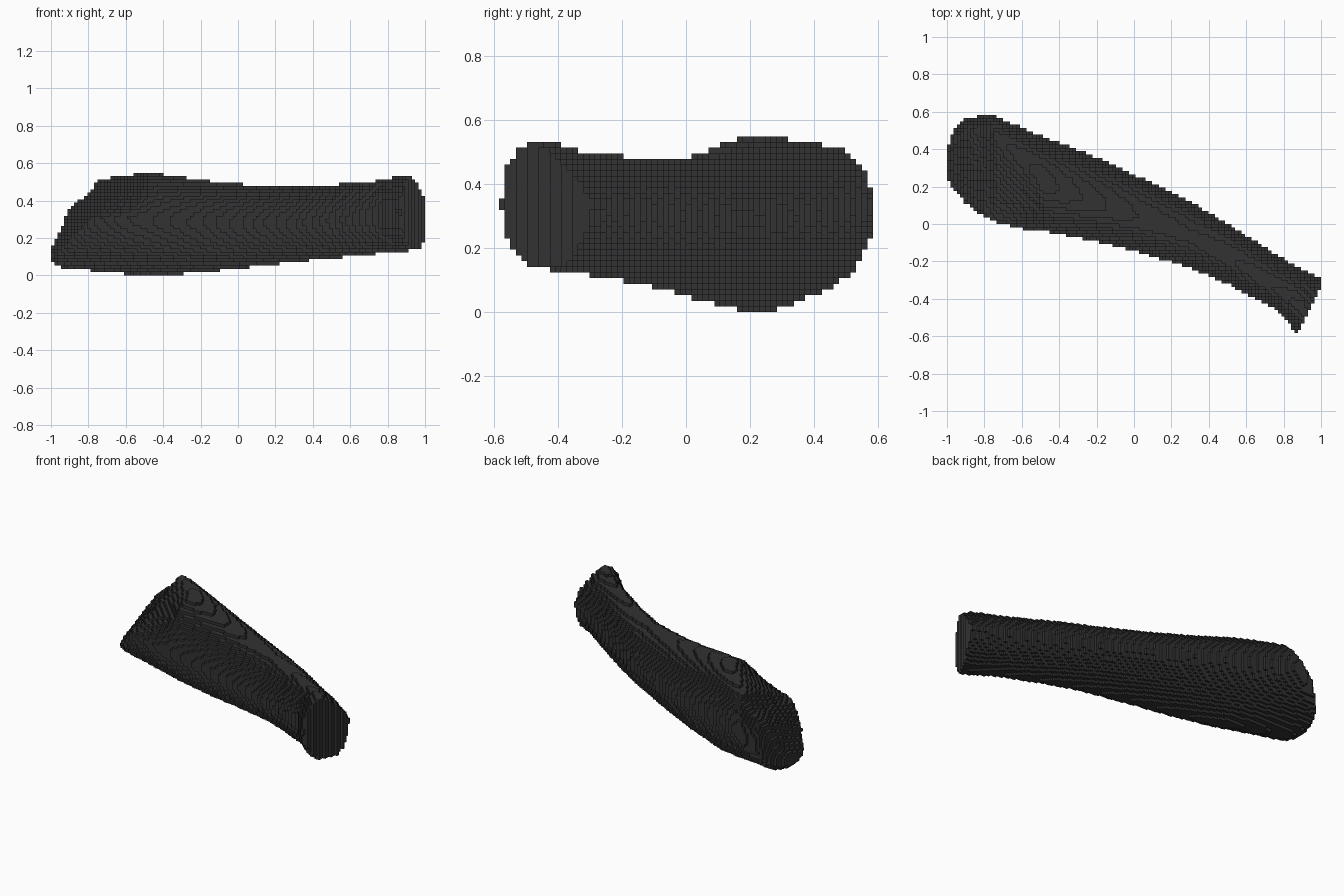
import bpy, bmesh, math

cube = bpy.data.objects.get("Cube")
if cube:
    bpy.data.objects.remove(cube, do_unlink=True)

NX, NY, NZ = 113, 66, 31
CELL = 2 / NX

# Cross-sections along x:
# x, y low, y high, z low, z high, top ridge y, bottom ridge y, widest z
SECTIONS = [
    (-1.00, 0.24, 0.41, 0.07, 0.14, 0.33, 0.32, 0.11),
    (-0.96, 0.18, 0.51, 0.045, 0.21, 0.41, 0.32, 0.13),
    (-0.90, 0.11, 0.56, 0.035, 0.37, 0.48, 0.31, 0.20),
    (-0.80, 0.035, 0.59, 0.027, 0.435, 0.49, 0.30, 0.30),
    (-0.74, 0.01, 0.575, 0.02, 0.515, 0.45, 0.29, 0.32),
    (-0.60, -0.025, 0.515, 0.007, 0.533, 0.34, 0.27, 0.31),
    (-0.48, -0.04, 0.465, -0.003, 0.552, 0.21, 0.24, 0.30),
    (-0.22, -0.09, 0.365, 0.013, 0.513, 0.11, 0.14, 0.29),
    (0.00, -0.145, 0.265, 0.037, 0.488, 0.04, 0.06, 0.28),
    (0.30, -0.235, 0.12, 0.072, 0.472, -0.08, -0.06, 0.28),
    (0.50, -0.32, 0.00, 0.092, 0.483, -0.19, -0.16, 0.29),
    (0.75, -0.455, -0.155, 0.117, 0.506, -0.35, -0.31, 0.32),
    (0.90, -0.61, -0.245, 0.132, 0.537, -0.46, -0.42, 0.35),
    (1.00, -0.67, -0.295, 0.138, 0.51, -0.54, -0.44, 0.34),
]


def blend(x, x0, x1, a, b):
    t = min(1, max(0, (x - x0) / (x1 - x0)))
    return a + (b - a) * t


def section_at(x):
    for a, b in zip(SECTIONS, SECTIONS[1:]):
        if x <= b[0]:
            return [blend(x, a[0], b[0], p, q) for p, q in zip(a, b)]


def roundness(x):
    """Curve power of each quarter: (upper, back) -> power; 1 is flat, 2 is round."""
    return {
        (True, True): blend(x, 0.5, 0.9, 2.3, 1.45),
        (True, False): blend(x, -0.75, -0.45, 1.0, 1.65),
        (False, True): blend(x, 0.3, 0.9, 1.65, 2.0),
        (False, False): blend(x, 0.3, 0.9, 1.65, 1.9),
    }


def inside(sec, powers, y, z):
    x, y_low, y_high, z_low, z_high, top_ridge, low_ridge, mid = sec
    # slanted flat cut at the narrow end
    if (x - 0.88) * 0.25 - (y + 0.58) * 0.12 > 0:
        return False
    upper = z > mid
    ridge = top_ridge if upper else low_ridge
    back = y > ridge
    dy = (y - ridge) / ((y_high if back else y_low) - ridge)
    dz = (z - mid) / ((z_high if upper else z_low) - mid)
    power = powers[upper, back]
    return dy ** power + dz ** power <= 1


# Fill the grid cells that lie within the lofted shape
cells = set()
for i in range(NX):
    x = -1 + (i + 0.5) * CELL
    sec, powers = section_at(x), roundness(x)
    for j in range(NY):
        y = (j + 0.5 - NY / 2) * CELL
        for k in range(NZ):
            if inside(sec, powers, y, (k + 0.5) * CELL):
                cells.add((i, j, k))

# Stepped outer skin: one quad for each exposed cell side
bm = bmesh.new()
corners = {}


def corner(c):
    if c not in corners:
        corners[c] = bm.verts.new((-1 + c[0] * CELL, (c[1] - NY / 2) * CELL, c[2] * CELL))
    return corners[c]


for cell in sorted(cells):
    for axis in range(3):
        u, v = (axis + 1) % 3, (axis + 2) % 3
        for side in (0, 1):
            beside = list(cell)
            beside[axis] += 2 * side - 1
            if tuple(beside) in cells:
                continue
            quad = []
            for du, dv in ((0, 0), (1, 0), (1, 1), (0, 1)):
                c = list(cell)
                c[axis] += side
                c[u] += du
                c[v] += dv
                quad.append(corner(tuple(c)))
            bm.faces.new(quad if side else quad[::-1])

# Rest on the ground
lowest = min(v.co.z for v in bm.verts)
bmesh.ops.translate(bm, verts=bm.verts[:], vec=(0, 0, -lowest))

mesh = bpy.data.meshes.new("stepped_shaft")
bm.to_mesh(mesh)
bm.free()
shaft = bpy.data.objects.new("stepped_shaft", mesh)
bpy.context.collection.objects.link(shaft)

# Dark grey surface
grey = bpy.data.materials.new("dark_grey")
grey.use_nodes = True
colour = (0.032, 0.032, 0.032, 1)
grey.diffuse_color = colour
grey.node_tree.nodes["Principled BSDF"].inputs["Base Color"].default_value = colour
mesh.materials.append(grey)
